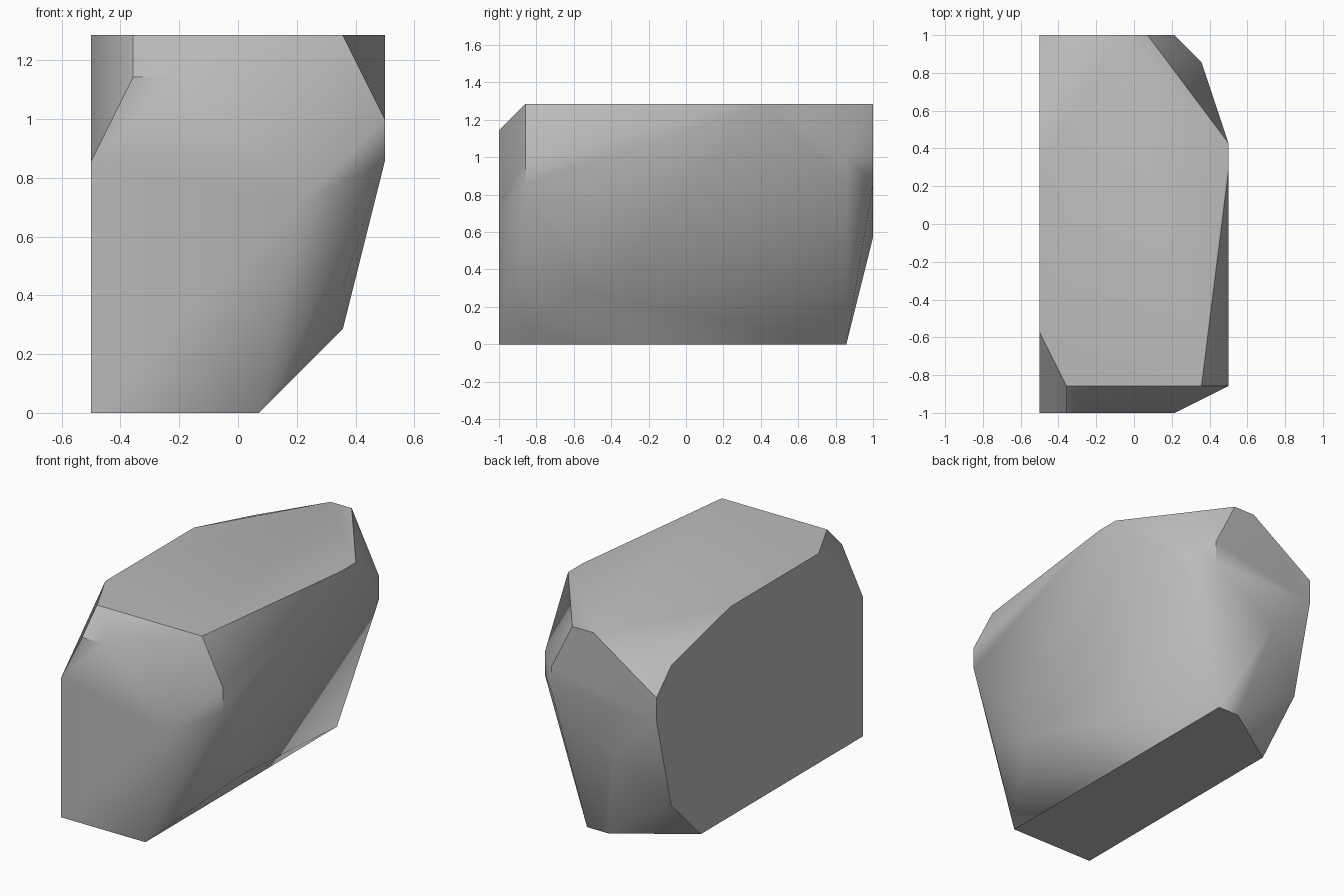
import bpy
import bmesh
import math
from mathutils import Vector

# Remove the default cube only
default_cube = bpy.data.objects.get("Cube")
if default_cube:
    bpy.data.objects.remove(default_cube, do_unlink=True)

# The boulder is cut on a regular grid: width, depth in steps, one step = STEP units
WIDTH, DEPTH = 7, 14
STEP = 2 / DEPTH

# Corner outlines of the boulder at each height, as (across, back) grid steps
LAYERS = {
    0: [(0, 0), (4, 0), (4, 13), (3, 13), (0, 11)],
    2: [(6, 3), (6, 4), (0, 13)],
    3: [(6, 1)],
    4: [(2, 14)],
    5: [(5, 0)],
    6: [(0, 0), (5, 0), (7, 1), (6, 13), (5, 14), (0, 14)],
    7: [(7, 1), (6, 13), (5, 14), (0, 14)],
    8: [(1, 0), (2, 0), (0, 13)],
    9: [(0, 3), (1, 1), (6, 1), (7, 9), (7, 10), (4, 14), (3, 14), (0, 9)],
}


def make_material(name, colour):
    """Plain flat material, same colour in viewport and render."""
    material = bpy.data.materials.new(name)
    material.use_nodes = True
    material.diffuse_color = colour
    shader = material.node_tree.nodes["Principled BSDF"]
    shader.inputs["Base Color"].default_value = colour
    return material


def grid_point(across, back, height):
    """Turn grid steps into a centred position standing on the floor."""
    return Vector((across - WIDTH / 2, back - DEPTH / 2, height)) * STEP


def make_hull(name, layers, material):
    """Wrap the layered corners in a faceted convex shell."""
    bm = bmesh.new()
    for height, outline in layers.items():
        for across, back in outline:
            bm.verts.new(grid_point(across, back, height))
    bmesh.ops.convex_hull(bm, input=bm.verts)
    loose = [v for v in bm.verts if not v.link_faces]
    bmesh.ops.delete(bm, geom=loose, context="VERTS")
    # Merge the triangles of each flat facet
    bmesh.ops.dissolve_limit(bm, angle_limit=math.radians(0.5),
                             verts=bm.verts, edges=bm.edges)
    bmesh.ops.recalc_face_normals(bm, faces=bm.faces)

    mesh = bpy.data.meshes.new(name)
    bm.to_mesh(mesh)
    bm.free()
    mesh.materials.append(material)
    rock = bpy.data.objects.new(name, mesh)
    bpy.context.collection.objects.link(rock)
    return rock


# Boulder: soft transitions between shallow facets, crisp steep edges
stone_grey = make_material("stone_grey", (0.5, 0.5, 0.5, 1.0))
boulder = make_hull("boulder", LAYERS, stone_grey)
bpy.ops.object.select_all(action="DESELECT")
boulder.select_set(True)
bpy.context.view_layer.objects.active = boulder
bpy.ops.object.shade_smooth_by_angle(angle=math.radians(40))
